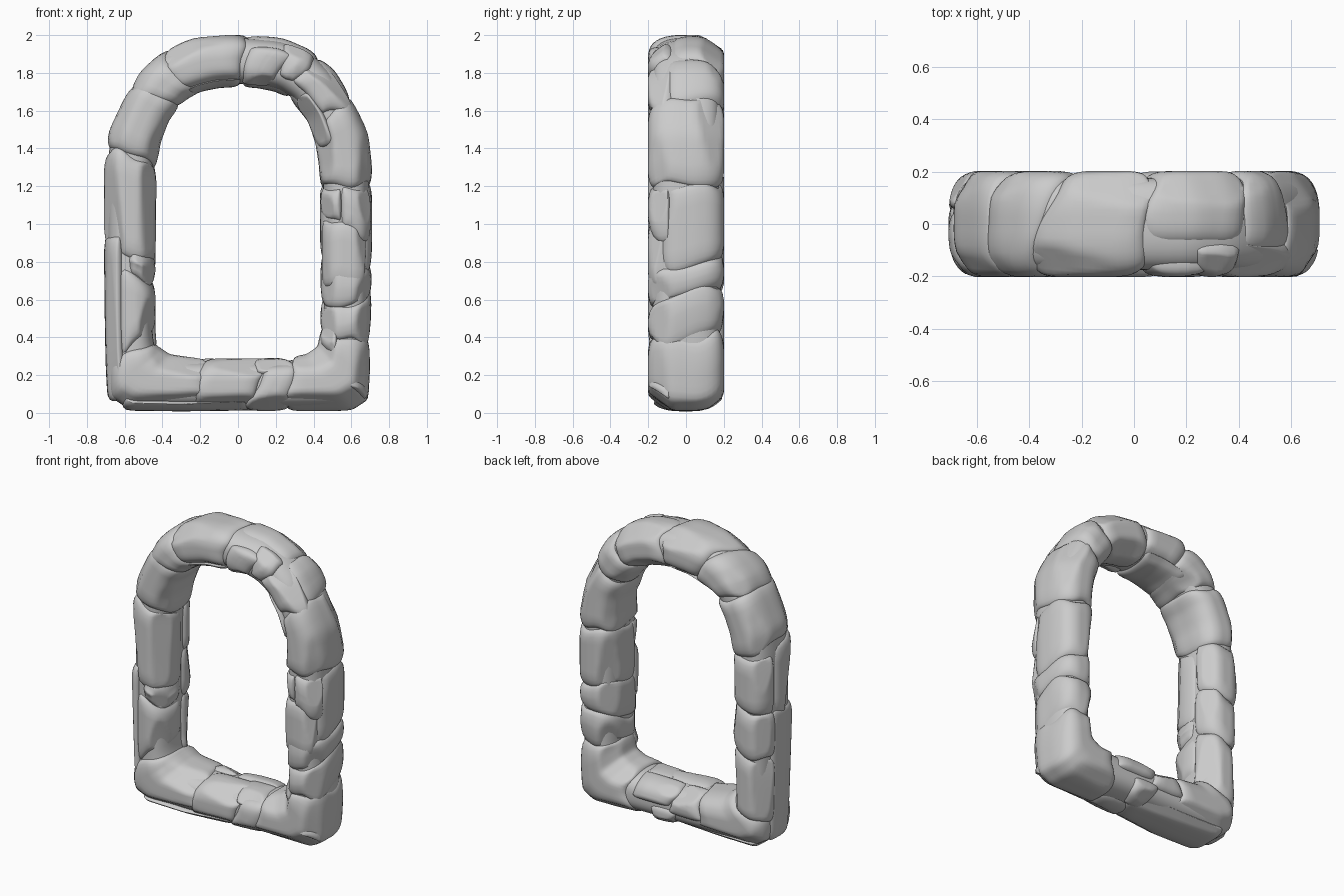
import bpy, bmesh, math, random
from mathutils import Vector

if "Cube" in bpy.data.objects:
    bpy.data.objects.remove(bpy.data.objects["Cube"])

random.seed(4)
TOP, HALF, N = 2.8, 0.202, 2.9
# Half outline: path position, outer x, z, inner x, z (bottom centre to top centre)
PATH = [(0, 0, .012, 0, .288), (.3, .3, .008, .22, .29), (.55, .6, .012, .36, .31),
        (.75, .69, .07, .42, .35), (.9, .70, .25, .435, .42), (1.05, .705, .52, .437, .55),
        (1.5, .71, 1.0, .435, 1.0), (1.8, .71, 1.3, .43, 1.3), (1.95, .69, 1.48, .41, 1.43),
        (2.1, .605, 1.66, .365, 1.55), (2.3, .515, 1.81, .28, 1.655), (2.45, .4, 1.915, .2, 1.70),
        (2.6, .24, 1.985, .1, 1.72), (2.8, 0, 2.005, 0, 1.725)]


def raw(t):
    t %= 2 * TOP
    side = 1
    if t > TOP:
        t, side = 2 * TOP - t, -1
    for p, q in zip(PATH, PATH[1:]):
        if t <= q[0]:
            f = (t - p[0]) / (q[0] - p[0])
            ox, oz, ix, iz = (p[i] + (q[i] - p[i]) * f for i in range(1, 5))
            break
    return Vector((ox * side, oz, ix * side, iz))


def place(t, a, b):
    """Path position t, a: inner -1 to outer 1, b: front -1 to back 1."""
    v = (raw(t - .035) + raw(t) * 2 + raw(t + .035)) / 4
    r = (abs(a) ** N + abs(b) ** N) ** (1 / N)
    if r > 1.02:
        a, b = a / r * 1.02, b / r * 1.02
    f = (a + 1) / 2
    return Vector((v[2] + (v[0] - v[2]) * f, b * HALF, v[3] + (v[1] - v[3]) * f))


def section(cell, scale, n=3.6, count=48):
    a0, a1, b0, b1 = cell
    pts = []
    for i in range(count):
        g = 2 * math.pi * i / count
        c, s = math.cos(g), math.sin(g)
        r = scale / (abs(c) ** n + abs(s) ** n) ** (1 / n)
        pts.append(((a0 + a1) / 2 + (a1 - a0) / 2 * c * r,
                    (b0 + b1) / 2 + (b1 - b0) / 2 * s * r))
    return pts


def finish(name, rings, closed=False):
    bm = bmesh.new()
    vs = [[bm.verts.new(p) for p in r] for r in rings]
    n = len(rings[0])
    for k in range(len(vs) if closed else len(vs) - 1):
        u, w = vs[k], vs[(k + 1) % len(vs)]
        for i in range(n):
            bm.faces.new((u[i], u[(i + 1) % n], w[(i + 1) % n], w[i]))
    if not closed:
        bm.faces.new(vs[0])
        bm.faces.new(vs[-1])
    bmesh.ops.recalc_face_normals(bm, faces=bm.faces)
    for f in bm.faces:
        f.smooth = True
    me = bpy.data.meshes.new(name)
    bm.to_mesh(me)
    bm.free()
    ob = bpy.data.objects.new(name, me)
    bpy.context.collection.objects.link(ob)


def stone(name, t0, t1, tilt0=(0, 0), tilt1=(0, 0), cell=(-1, 1, -1, 1)):
    length = t1 - t0
    ends = [(0, .45), (0, .78), (.006, .86), (.018, .92), (.035, .96), (.06, .985), (.09, 1)]
    ends = [(min(d, length * .45), s) for d, s in ends]
    steps = max(2, int(length / .035))
    mid = [(.09 + (length - .18) * i / steps, 1) for i in range(1, steps)] if length > .2 else []
    prof = ends + mid + [(length - d, s) for d, s in reversed(ends)]
    # Random flat chips taken off the long edges
    chips = [(sa, sb, random.uniform(1.36, 1.6), random.uniform(-.22, .22))
             for sa in (-1, 1) for sb in (-1, 1)]
    wave, ph = random.uniform(.006, .016), random.uniform(0, 6.28)
    rings = []
    for d, s in prof:
        f = d / length
        ring = []
        for i, (a, b) in enumerate(section(cell, s)):
            r = (abs(a) ** N + abs(b) ** N) ** (1 / N)
            if r > s * 1.01:
                a, b = a / r * s, b / r * s
            for sa, sb, lim, slope in chips:
                over = sa * a + sb * b - lim - slope * (2 * f - 1)
                if over > 0:
                    a, b = a - sa * over * .5, b - sb * over * .5
            k0 = tilt0[0] * a + tilt0[1] * b + wave * math.sin(4 * a + 3 * b + ph)
            k1 = tilt1[0] * a + tilt1[1] * b + wave * math.sin(4 * b - 3 * a + ph)
            ring.append(place(t0 + d + k0 * (1 - f) + k1 * f, a, b))
        rings.append(ring)
    finish(name, rings)


# Mortar core closing the gaps behind the stones
finish("core", [[place(i * .04, a * .87, b * .87) for a, b in section((-1, 1, -1, 1), 1, 2.7)]
                for i in range(140)], closed=True)

# Bottom sill
stone("sill_centre", -.23, .14, (0, .03), (-.09, 0), (-1, .8, -1, .3))
stone("sill_back_a", -.27, .0, (.03, 0), (.07, .02), (-1, .3, .1, 1))
stone("sill_back_b", -.06, .18, (.06, 0), (-.06, 0), (0, 1, .1, .95))
stone("sill_back_c", -.01, .32, (.06, 0), (-.05, 0), (-1, 0, .1, 1))
stone("sill_wedge", .12, .36, (-.1, 0), (-.1, .02), (-.75, 1, -1, .3))
stone("sill_inner_wedge", .16, .43, (.06, 0), (.06, 0), (-1, -.3, -.9, .3))
stone("sill_under", -.62, .08, (0, 0), (0, .04), (.6, 1.02, -.85, .7))
stone("corner_right", .33, .96, (-.08, .03), (.02, .02))
stone("corner_right_chip", .66, .82, (.03, 0), (0, .04), (.3, 1, -1.02, -.4))
stone("corner_right_inner", .84, .99, (.05, 0), (.02, 0), (-1, -.3, -1, -.3))
stone("corner_left", 4.75, 5.38, (-.05, .04), (.02, -.03), (-1, .9, -1, 1))

# Right leg
stone("right_leg_a", .95, 1.13, (.02, .02), (.05, .05))
stone("right_leg_b", 1.12, 1.32, (.04, .05), (-.03, .03))
stone("right_leg_c", 1.3, 1.71, (-.03, .03), (0, 0), (-1, 1, -.7, 1))
stone("right_leg_front_low", 1.17, 1.51, (.03, 0), (-.03, 0), (-.95, .75, -1, -.35))
stone("right_leg_front_inner", 1.5, 1.69, (-.03, 0), (0, 0), (-1, -.15, -1, -.3))
stone("right_leg_front_outer", 1.46, 1.69, (-.06, 0), (0, 0), (-.2, 1, -1, -.4))
stone("right_shoulder", 1.7, 2.1, (.01, 0), (.03, .02))

# Arch
stone("arch_right", 2.08, 2.38, (.03, .02), (.04, -.04), (-1, 1, -.6, 1))
stone("arch_right_front", 2.08, 2.42, (-.05, 0), (.05, 0), (-.4, .9, -1, -.3))
stone("arch_right_inner", 1.95, 2.3, (.04, 0), (.03, 0), (-1, -.25, -1, -.1))
stone("arch_back", 2.37, 2.76, (.03, -.05), (0, -.03), (-1, 1, -.45, 1))
stone("arch_front_chip", 2.53, 2.75, (0, .02), (-.03, 0), (-.9, .6, -1.02, -.3))
stone("arch_front_small", 2.4, 2.56, (0, 0), (.04, .03), (-.4, .9, -1, -.3))
stone("keystone", 2.75, 3.15, (0, -.02), (-.03, -.08), (-.8, 1, -1, 1))
stone("arch_inner_strip", 2.77, 3.25, (0, 0), (0, 0), (-1.02, -.65, -.9, .9))
stone("arch_left", 3.12, 3.4, (0, -.06), (.04, -.02))
stone("left_shoulder", 3.37, 3.76, (.03, .03), (-.05, .03))

# Left leg
stone("left_leg_a", 3.76, 4.24, (-.04, .03), (-.06, -.03), (-1, 1, -1, .35))
stone("left_leg_back", 3.76, 4.12, (0, .03), (.04, .03), (-1, 1, .2, 1))
stone("left_leg_b", 4.1, 4.4, (.04, .03), (.03, .05), (-1, 1, .1, 1))
stone("left_leg_inner_chip", 4.23, 4.37, (-.04, 0), (-.06, 0), (-1, .1, -1, .2))
stone("left_leg_c", 4.35, 4.7, (-.08, 0), (.04, 0), (-1, .5, -1, .3))
stone("left_leg_outer_slab", 4.18, 4.93, (-.03, 0), (0, 0), (.25, 1.02, -.95, .4))
stone("left_leg_d", 4.39, 4.78, (.03, .05), (-.05, .03), (-1, 1, .1, 1))
